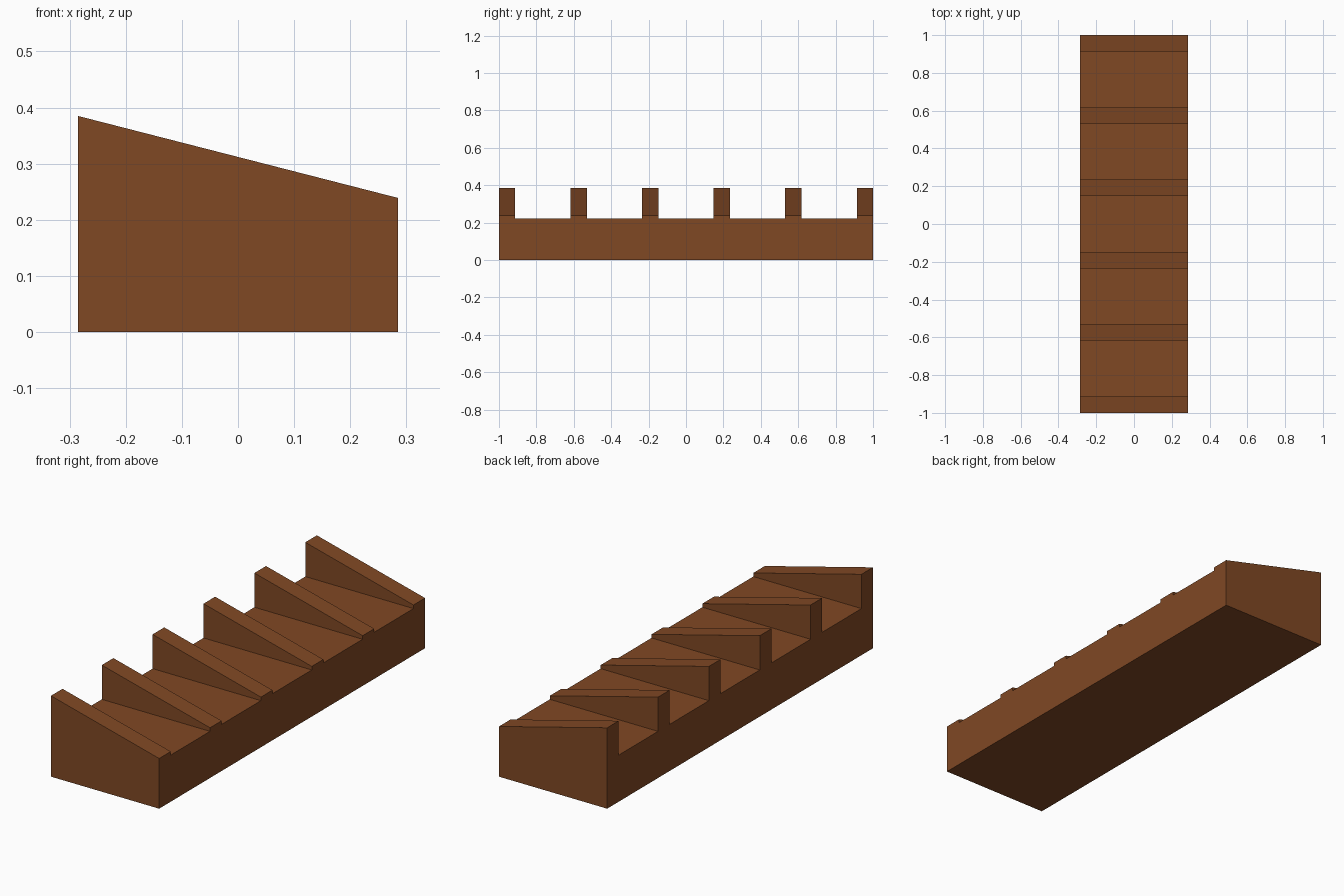
import bpy, bmesh

if "Cube" in bpy.data.objects:
    bpy.data.objects.remove(bpy.data.objects["Cube"])

HALF_X = 0.285              # half width of the rack
FLOOR = 0.222               # height of the slot floors
HIGH, LOW = 0.385, 0.239    # rib heights at left and right
RIBS, RIB_W = 6, 0.087

wood = bpy.data.materials.new("brown wood")
wood.diffuse_color = (0.216, 0.065, 0.0176, 1)
wood.use_nodes = True
wood.node_tree.nodes["Principled BSDF"].inputs["Base Color"].default_value = wood.diffuse_color


def section(x, rib_height):
    """Notched side profile of the rack at one x position."""
    pts = [(x, 1, 0), (x, -1, 0)]
    pitch = (2 - RIB_W) / (RIBS - 1)
    for i in range(RIBS):
        y0 = -1 + i * pitch
        y1 = y0 + RIB_W
        if i > 0:
            pts.append((x, y0, FLOOR))
        pts += [(x, y0, rib_height), (x, y1, rib_height)]
        if i < RIBS - 1:
            pts.append((x, y1, FLOOR))
    return pts


# Slotted rack: base and sloping ribs as one solid between two side profiles
bm = bmesh.new()
left = [bm.verts.new(p) for p in section(-HALF_X, HIGH)]
right = [bm.verts.new(p) for p in section(HALF_X, LOW)]
bm.faces.new(left)
bm.faces.new(right[::-1])
n = len(left)
for i in range(n):
    j = (i + 1) % n
    bm.faces.new((left[j], left[i], right[i], right[j]))
bmesh.ops.recalc_face_normals(bm, faces=bm.faces)

mesh = bpy.data.meshes.new("slotted_rack")
bm.to_mesh(mesh)
bm.free()
mesh.materials.append(wood)
rack = bpy.data.objects.new("slotted_rack", mesh)
bpy.context.collection.objects.link(rack)
